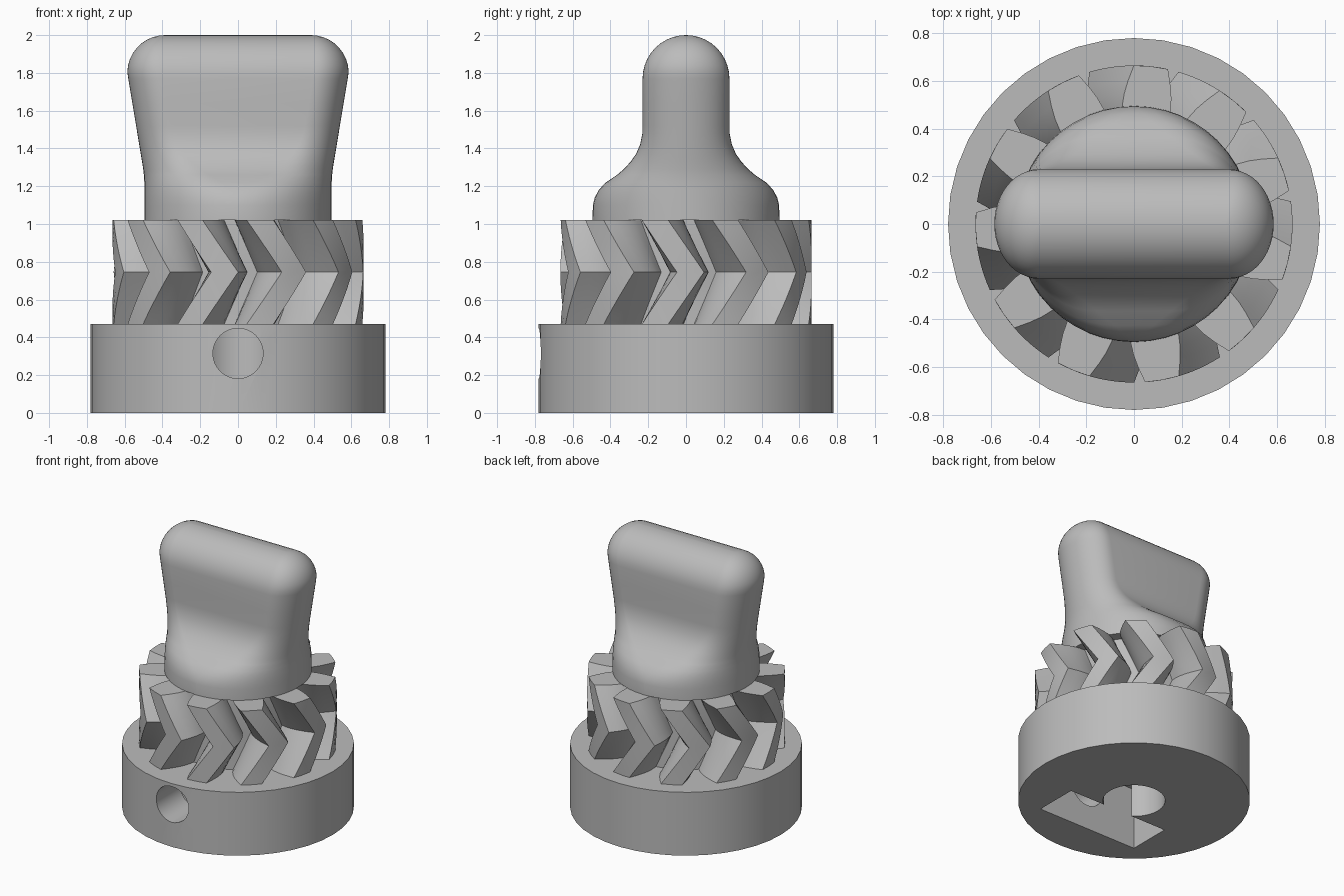
import bpy, bmesh
from math import sin, cos, pi, radians, sqrt

cube = bpy.data.objects.get("Cube")
if cube:
    bpy.data.objects.remove(cube, do_unlink=True)

grey = bpy.data.materials.new("plain_grey")
grey.use_nodes = True
grey.diffuse_color = (0.5, 0.5, 0.5, 1)
grey.node_tree.nodes["Principled BSDF"].inputs["Base Color"].default_value = (0.5, 0.5, 0.5, 1)


def loft(name, rings):
    """Skin a list of equal-length point rings and cap both ends."""
    bm = bmesh.new()
    loops = [[bm.verts.new(p) for p in ring] for ring in rings]
    n = len(loops[0])
    for low, high in zip(loops, loops[1:]):
        for i in range(n):
            j = (i + 1) % n
            bm.faces.new((low[i], low[j], high[j], high[i]))
    bm.faces.new(loops[0][::-1])
    bm.faces.new(loops[-1])
    mesh = bpy.data.meshes.new(name)
    bm.to_mesh(mesh)
    bm.free()
    mesh.materials.append(grey)
    obj = bpy.data.objects.new(name, mesh)
    bpy.context.collection.objects.link(obj)
    return obj


def circle(r, z, n):
    return [(r * cos(2 * pi * i / n), r * sin(2 * pi * i / n), z) for i in range(n)]


def activate(obj):
    bpy.ops.object.select_all(action='DESELECT')
    obj.select_set(True)
    bpy.context.view_layer.objects.active = obj


def cut(obj, cutter):
    mod = obj.modifiers.new("cut", 'BOOLEAN')
    mod.operation = 'DIFFERENCE'
    mod.solver = 'EXACT'
    mod.object = cutter
    activate(obj)
    bpy.ops.object.modifier_apply(modifier=mod.name)


def smooth(obj, angle=30):
    activate(obj)
    bpy.ops.object.shade_smooth_by_angle(angle=radians(angle))


def interp(table, x):
    for (x0, y0), (x1, y1) in zip(table, table[1:]):
        if x <= x1:
            return y0 + (y1 - y0) * (x - x0) / (x1 - x0)
    return table[-1][1]


# Collar
BASE_TOP, GEAR_TOP = 0.47, 1.02
base = loft("base_collar", [circle(0.78, 0, 40), circle(0.78, BASE_TOP, 40)])

# Herringbone gear: one tooth outline repeated round the axis, twisted out and back
TEETH, TWIST, PHASE = 11, 16.4, -79.8
flank = [(0.42, 12.5), (0.46, 12.4), (0.50, 11.8), (0.55, 10.4), (0.60, 8.6), (0.665, 6.2)]
tooth = [(r, -a) for r, a in flank] + [(0.665, 0)] + [(r, a) for r, a in reversed(flank)]


def gear_ring(z, turn):
    ring = []
    for k in range(TEETH):
        for r, a in tooth:
            t = radians(PHASE + turn + a + 360 * k / TEETH)
            ring.append((r * cos(t), r * sin(t), z))
    return ring


STEPS = 12
gear = loft("herringbone_gear", [
    gear_ring(BASE_TOP + (GEAR_TOP - BASE_TOP) * i / STEPS,
              TWIST * (1 - abs(2 * i / STEPS - 1))) for i in range(STEPS + 1)])

# Shaft bore, nut slot and set-screw hole
bore = loft("bore_cutter", [circle(0.21, -0.1, 32), circle(0.21, 0.95, 32)])
slot_outline = [(-0.41, -0.49), (0.41, -0.49), (0.41, -0.17), (-0.41, -0.17)]
slot = loft("slot_cutter", [[(x, y, z) for x, y in slot_outline] for z in (-0.1, 0.455)])
screw = loft("screw_cutter", [
    [(x, y, z + 0.315) for x, z, _ in circle(0.133, 0, 32)] for y in (0, -1)])
for cutter in (bore, slot, screw):
    cut(base, cutter)
cut(gear, bore)
for cutter in (bore, slot, screw):
    bpy.data.objects.remove(cutter, do_unlink=True)

# Grip: round foot blending into a flat, flared thumb blade
depth = [(1.02, 0.495), (1.10, 0.493), (1.14, 0.483), (1.18, 0.462), (1.22, 0.425),
         (1.26, 0.365), (1.29, 0.33), (1.33, 0.293), (1.37, 0.265), (1.42, 0.243),
         (1.48, 0.231), (1.52, 0.23), (1.77, 0.23)]
width = [(1.02, 0.495), (1.24, 0.495), (1.30, 0.502), (1.80, 0.585)]


def grip_ring(z):
    a, b = interp(width, z), interp(depth, z)
    if z > 1.77:
        b = sqrt(max(0.23 ** 2 - (z - 1.77) ** 2, 1e-6))
    if z > 1.80:
        a = 0.385 + 0.2 * sqrt(max(1 - ((z - 1.8) / 0.2) ** 2, 0))
    # Elliptical ends, fully round at the foot
    e = 0.8 * b if b < 0.23 else 0.184 + (b - 0.23) * 1.174
    e = min(e, a)
    ring = []
    for side in (1, -1):
        for i in range(25):
            t = -pi / 2 + pi * i / 24
            ring.append((side * (a - e + 0.001 + e * cos(t)), side * b * sin(t), z))
    return ring


heights = [z for z, _ in depth[:-1]] + [1.64, 1.77]
heights += [1.77 + 0.23 * sin(pi / 2 * i / 10) for i in range(1, 11)]
grip = loft("thumb_grip", [grip_ring(z) for z in heights])

for obj in (base, gear):
    smooth(obj)
smooth(grip, 50)
